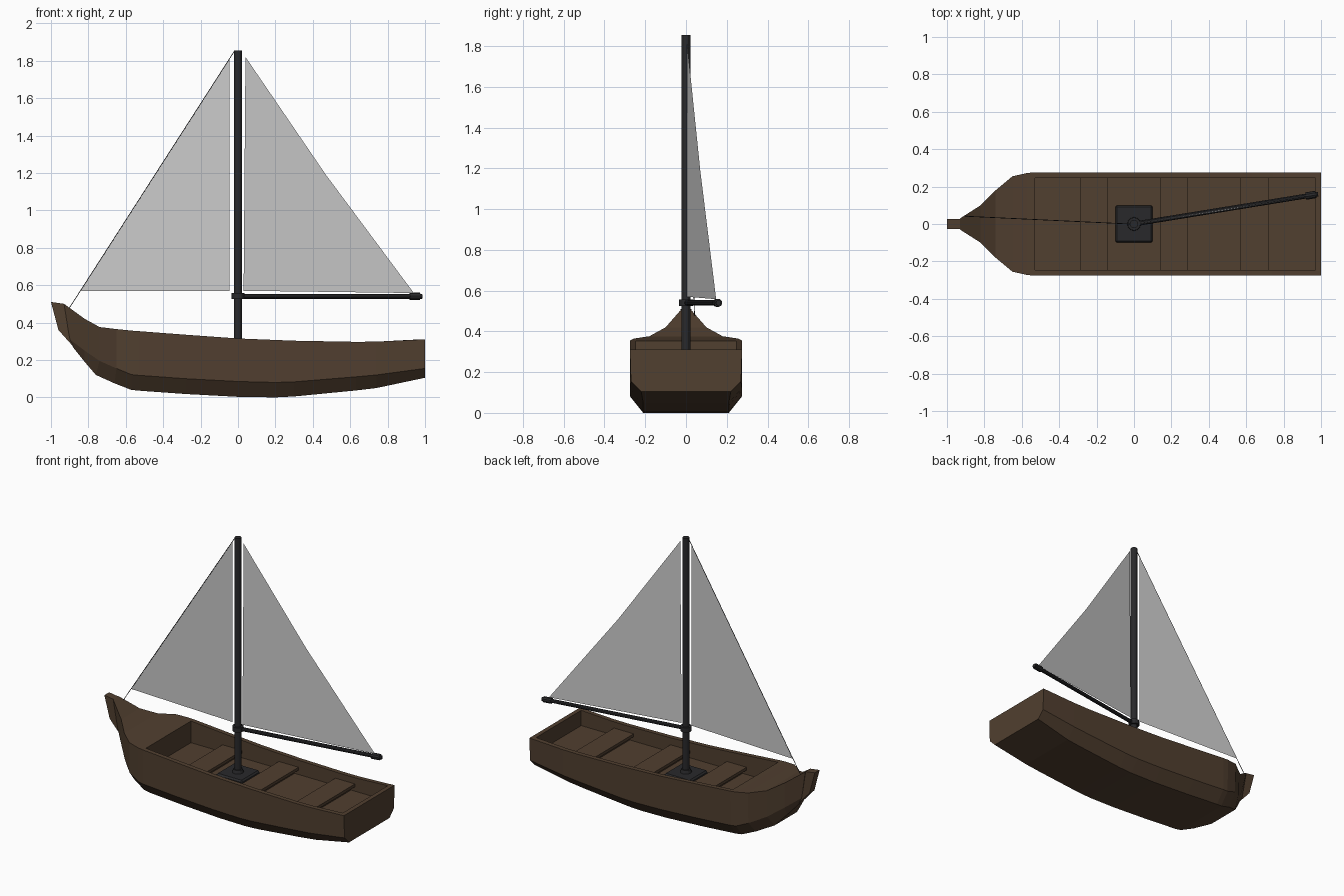
import bpy, bmesh, math
from mathutils import Vector

if "Cube" in bpy.data.objects:
    bpy.data.objects.remove(bpy.data.objects["Cube"])


def material(name, rgb):
    m = bpy.data.materials.new(name)
    m.diffuse_color = (*rgb, 1)
    m.use_nodes = True
    m.node_tree.nodes["Principled BSDF"].inputs["Base Color"].default_value = m.diffuse_color
    return m


WOOD = material("brown_wood", (0.082, 0.05, 0.029))
DARK = material("dark_spar", (0.022, 0.022, 0.024))


def finish(name, bm, mat=None, normals=True):
    if normals:
        bmesh.ops.recalc_face_normals(bm, faces=bm.faces)
    me = bpy.data.meshes.new(name)
    bm.to_mesh(me)
    bm.free()
    ob = bpy.data.objects.new(name, me)
    bpy.context.collection.objects.link(ob)
    if mat:
        me.materials.append(mat)
    return ob


def box(name, lo, hi, mat, bevel=0):
    bm = bmesh.new()
    bmesh.ops.create_cube(bm, size=1)
    for v in bm.verts:
        v.co = Vector([(a + b) / 2 + c * (b - a) for a, b, c in zip(lo, hi, v.co)])
    if bevel:
        bmesh.ops.bevel(bm, geom=bm.edges[:], offset=bevel, segments=1, affect='EDGES')
    return finish(name, bm, mat)


def rod(name, a, b, r, mat, sides=12, r2=None):
    a, b = Vector(a), Vector(b)
    bm = bmesh.new()
    bmesh.ops.create_cone(bm, cap_ends=True, segments=sides, radius1=r,
                          radius2=r if r2 is None else r2, depth=(b - a).length)
    rot = Vector((0, 0, 1)).rotation_difference(b - a).to_matrix()
    for v in bm.verts:
        v.co = rot @ v.co + (a + b) / 2
    return finish(name, bm, mat)


# Hull stations: sheer, chine and bottom points of one side
stations = [
    ((-.93, .03, .50), (-.90, .025, .31), (-.88, .02, .265)),
    ((-.82, .10, .42), (-.82, .10, .25), (-.82, .07, .19)),
    ((-.74, .18, .376), (-.74, .175, .195), (-.76, .12, .12)),
    ((-.65, .255, .365), (-.65, .25, .155), (-.66, .18, .075)),
    ((-.57, .273, .357), (-.57, .27, .122), (-.57, .205, .04)),
]
WELL = len(stations)
# Straight run of the hull: x, sheer z, chine z, bottom z
for x, t, c, b in [(-.53, .354, .118, .036), (-.28, .335, .10, .018), (0, .315, .085, .003),
                   (.2, .307, .08, 0), (.3, .303, .083, .005), (.63, .297, .11, .037),
                   (.74, .298, .12, .05)]:
    stations.append(((x, .276, t), (x, .274, c), (x, .21, b)))
stations.append(((1, .275, .31), (1, .27, .155), (1, .22, .105)))

bm = bmesh.new()
flip = lambda p: (p[0], -p[1], p[2])
loops = [[bm.verts.new(p) for p in s] + [bm.verts.new(flip(p)) for p in reversed(s)]
         for s in stations]
FLOOR, INNER = .205, .245
for i, (p, q) in enumerate(zip(loops, loops[1:])):
    for k in range(5):
        bm.faces.new((p[k], p[k + 1], q[k + 1], q[k]))
    if i < WELL:                                   # foredeck
        bm.faces.new((p[0], q[0], q[5], p[5]))
bm.faces.new(loops[0])
bm.faces.new(loops[-1])
# Open well with rim, walls and floor
well = []
for s in stations[WELL:]:
    x, z = min(s[0][0], .97), s[0][2]
    well.append([bm.verts.new(c) for c in
                 ((x, INNER, z), (x, INNER, FLOOR), (x, -INNER, FLOOR), (x, -INNER, z))])
for (p, q), (w, u) in zip(zip(loops[WELL:], loops[WELL + 1:]), zip(well, well[1:])):
    bm.faces.new((p[0], q[0], u[0], w[0]))
    bm.faces.new((p[5], q[5], u[3], w[3]))
    for k in range(3):
        bm.faces.new((w[k], w[k + 1], u[k + 1], u[k]))
for w, l in ((well[0], loops[WELL]), (well[-1], loops[-1])):
    bm.faces.new(w)
    bm.faces.new((w[0], l[0], l[5], w[3]))
finish("hull", bm, WOOD)

# Stem post at the bow
bm = bmesh.new()
profile = [(-1, .51), (-.93, .50), (-.875, .265), (-.96, .36)]
f = bm.faces.new([bm.verts.new((x, -.026, z)) for x, z in profile])
ext = bmesh.ops.extrude_face_region(bm, geom=[f])
bmesh.ops.translate(bm, vec=(0, .052, 0),
                    verts=[e for e in ext["geom"] if isinstance(e, bmesh.types.BMVert)])
finish("stem_post", bm, WOOD)

# Seats: plank on a narrower support
for n, x in enumerate((-.215, .215, .645), 1):
    box(f"seat_{n}", (x - .075, -.248, .235), (x + .075, .248, .255), WOOD)
    box(f"seat_support_{n}", (x - .045, -.248, .2), (x + .045, .248, .24), WOOD)

# Mast with stepped base and collar
box("mast_base", (-.1, -.1, .2), (.1, .1, .24), DARK, .01)
rod("mast_collar", (0, 0, .235), (0, 0, .262), .038, DARK, 12, .03)
rod("mast", (0, 0, .21), (0, 0, 1.855), .022, DARK)

# Boom, its ring on the mast and end cap
bdir = Vector((.985, .16, 0)).normalized()
at = lambda d: bdir * d + Vector((0, 0, .54))
rod("boom", at(0), at(.98), .013, DARK, 10)
rod("boom_ring", (0, 0, .525), (0, 0, .557), .035, DARK)
rod("boom_clamp", at(.93), at(.985), .02, DARK, 10)
rod("boom_tip", at(.98), at(.997), .013, DARK, 10)


# Sails: thin flat sheets
def sail(name, pts):
    bm = bmesh.new()
    bm.faces.new([bm.verts.new(p) for p in pts])
    return finish(name, bm, None, False)


sail("main_sail", [(.03, .005, .57), (.94, .148, .558), (.47, .07, 1.19), (.04, .005, 1.82)])
sail("jib_sail", [(-.84, .04, .57), (-.045, .002, .57), (-.045, .002, 1.815)])

# Forestay rope
rod("forestay", (-.02, 0, 1.85), (-.91, .042, .465), .002, DARK, 6)
